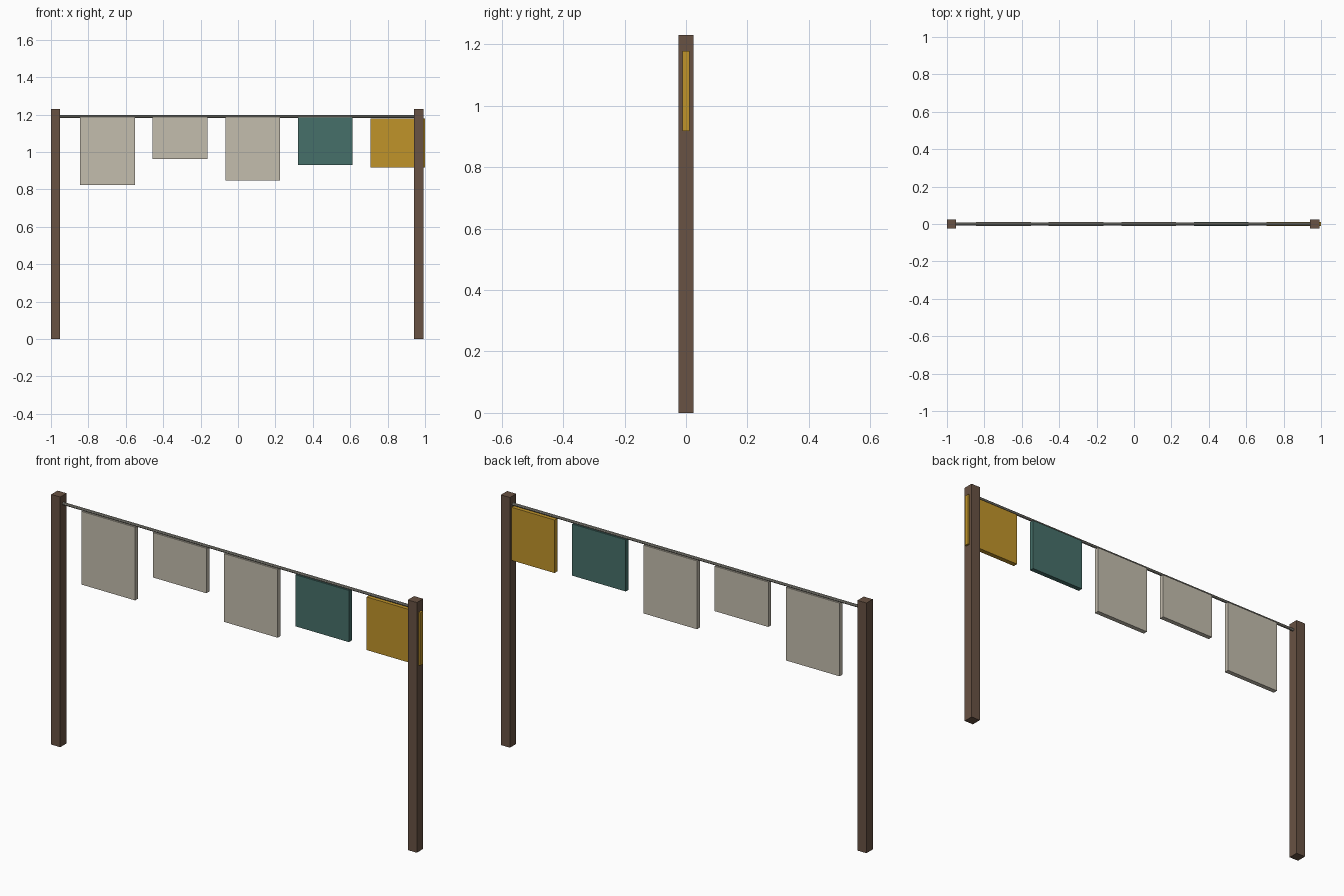
import bpy
import math

if "Cube" in bpy.data.objects:
    bpy.data.objects.remove(bpy.data.objects["Cube"])


def material(name, srgb):
    m = bpy.data.materials.new(name)
    lin = [((c / 255 + 0.055) / 1.055) ** 2.4 for c in srgb]
    m.diffuse_color = (*lin, 1)
    m.use_nodes = True
    m.node_tree.nodes["Principled BSDF"].inputs["Base Color"].default_value = m.diffuse_color
    return m


wood = material("brown wood", (104, 82, 67))
cream = material("cream cloth", (196, 189, 174))
teal = material("teal cloth", (70, 112, 106))
gold = material("gold cloth", (192, 148, 42))
cord = material("grey cord", (150, 148, 138))


def box(name, x0, x1, y0, y1, z0, z1, mat):
    bpy.ops.mesh.primitive_cube_add(
        size=1, location=((x0 + x1) / 2, (y0 + y1) / 2, (z0 + z1) / 2))
    ob = bpy.context.object
    ob.name = name
    ob.scale = (x1 - x0, y1 - y0, z1 - z0)
    bpy.ops.object.transform_apply(location=False, rotation=False, scale=True)
    ob.data.materials.append(mat)


# Two square posts
for name, x in (("left_post", -0.975), ("right_post", 0.966)):
    box(name, x - 0.0245, x + 0.0245, -0.0245, 0.0245, 0, 1.231, wood)

# Line strung between the posts
bpy.ops.mesh.primitive_cylinder_add(
    vertices=8, radius=0.007, depth=1.941,
    location=(-0.0045, 0, 1.19), rotation=(0, math.pi / 2, 0))
line = bpy.context.object
line.name = "hanging_line"
line.data.materials.append(cord)

# Evenly spaced cloths of differing lengths
cloths = ((0.824, cream), (0.963, cream), (0.848, cream),
          (0.930, teal), (0.917, gold))
for i, (bottom, mat) in enumerate(cloths):
    x = -0.698 + i * 0.388
    box(f"cloth_{i + 1}", x - 0.146, x + 0.146, -0.0115, 0.0115,
        bottom, 1.178 if i == 4 else 1.184, mat)
